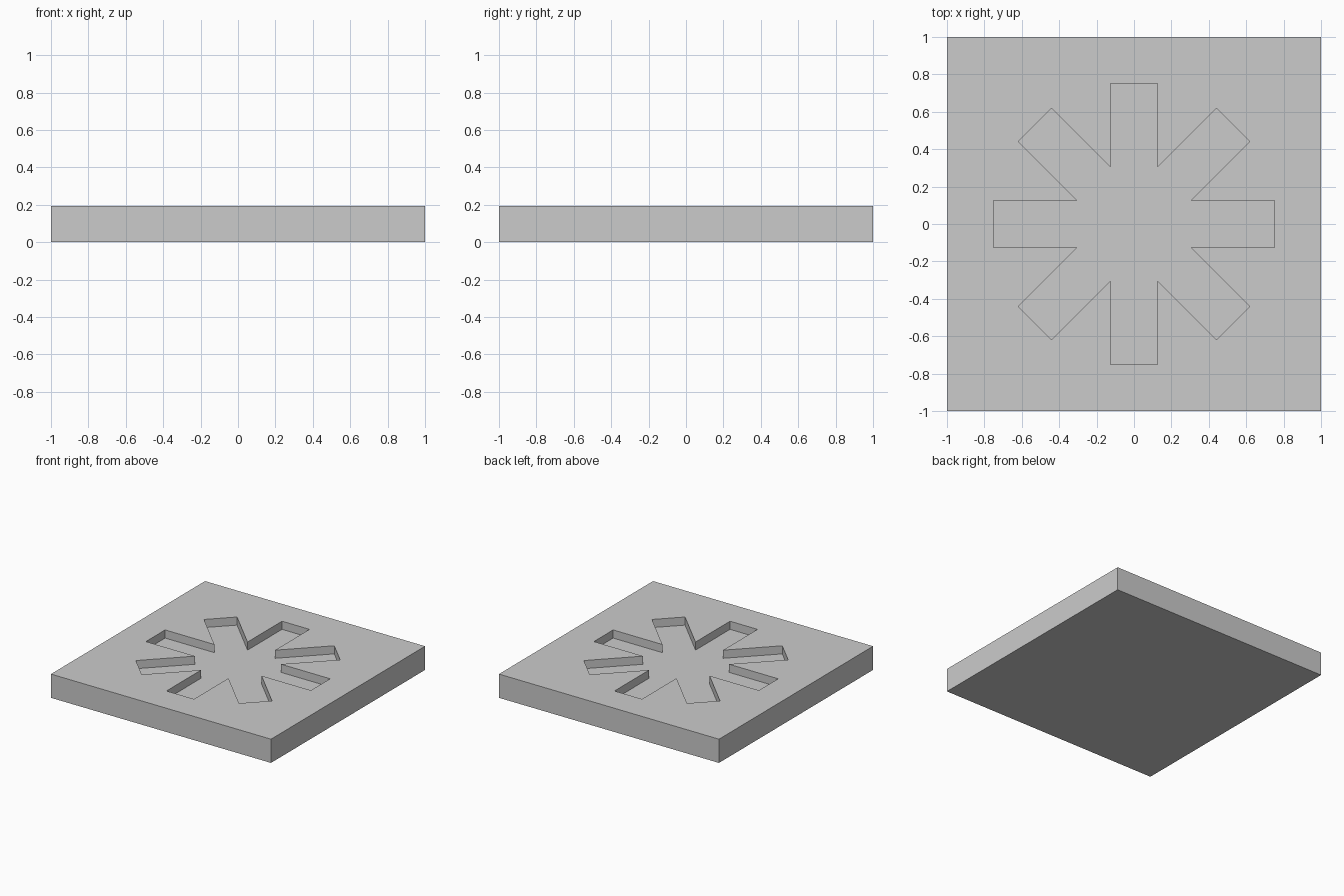
import bpy, bmesh
from math import sin, cos, pi, sqrt

if "Cube" in bpy.data.objects:
    bpy.data.objects.remove(bpy.data.objects["Cube"])

HEIGHT, DEPTH = 0.195, 0.067   # plate thickness, recess depth
ARM, HALF = 0.75, 0.125        # arm length, half arm width


def prism(name, outline, z0, z1):
    """Extrude a closed xy outline from z0 to z1."""
    bm = bmesh.new()
    face = bm.faces.new([bm.verts.new((x, y, z0)) for x, y in outline])
    ext = bmesh.ops.extrude_face_region(bm, geom=[face])
    top = [v for v in ext["geom"] if isinstance(v, bmesh.types.BMVert)]
    bmesh.ops.translate(bm, verts=top, vec=(0, 0, z1 - z0))
    bmesh.ops.recalc_face_normals(bm, faces=bm.faces)
    mesh = bpy.data.meshes.new(name)
    bm.to_mesh(mesh)
    bm.free()
    obj = bpy.data.objects.new(name, mesh)
    bpy.context.collection.objects.link(obj)
    return obj


# square plate
plate = prism("plate", [(-1, -1), (1, -1), (1, 1), (-1, 1)], 0, HEIGHT)

# eight-armed recess: arm end corners plus the notch before the next arm
notch = HALF * (1 + sqrt(2))
arm = [(ARM, -HALF), (ARM, HALF), (notch, HALF)]
star = []
for i in range(8):
    c, s = cos(i * pi / 4), sin(i * pi / 4)
    star += [(x * c - y * s, x * s + y * c) for x, y in arm]
cutter = prism("recess_cutter", star, HEIGHT - DEPTH, HEIGHT + 0.1)
cutter.hide_render = True
cutter.hide_set(True)

# cut the recess into the plate
cut = plate.modifiers.new("recess", 'BOOLEAN')
cut.operation = 'DIFFERENCE'
cut.solver = 'EXACT'
cut.object = cutter
bpy.context.view_layer.objects.active = plate
bpy.ops.object.modifier_apply(modifier=cut.name)
bpy.data.objects.remove(cutter)
